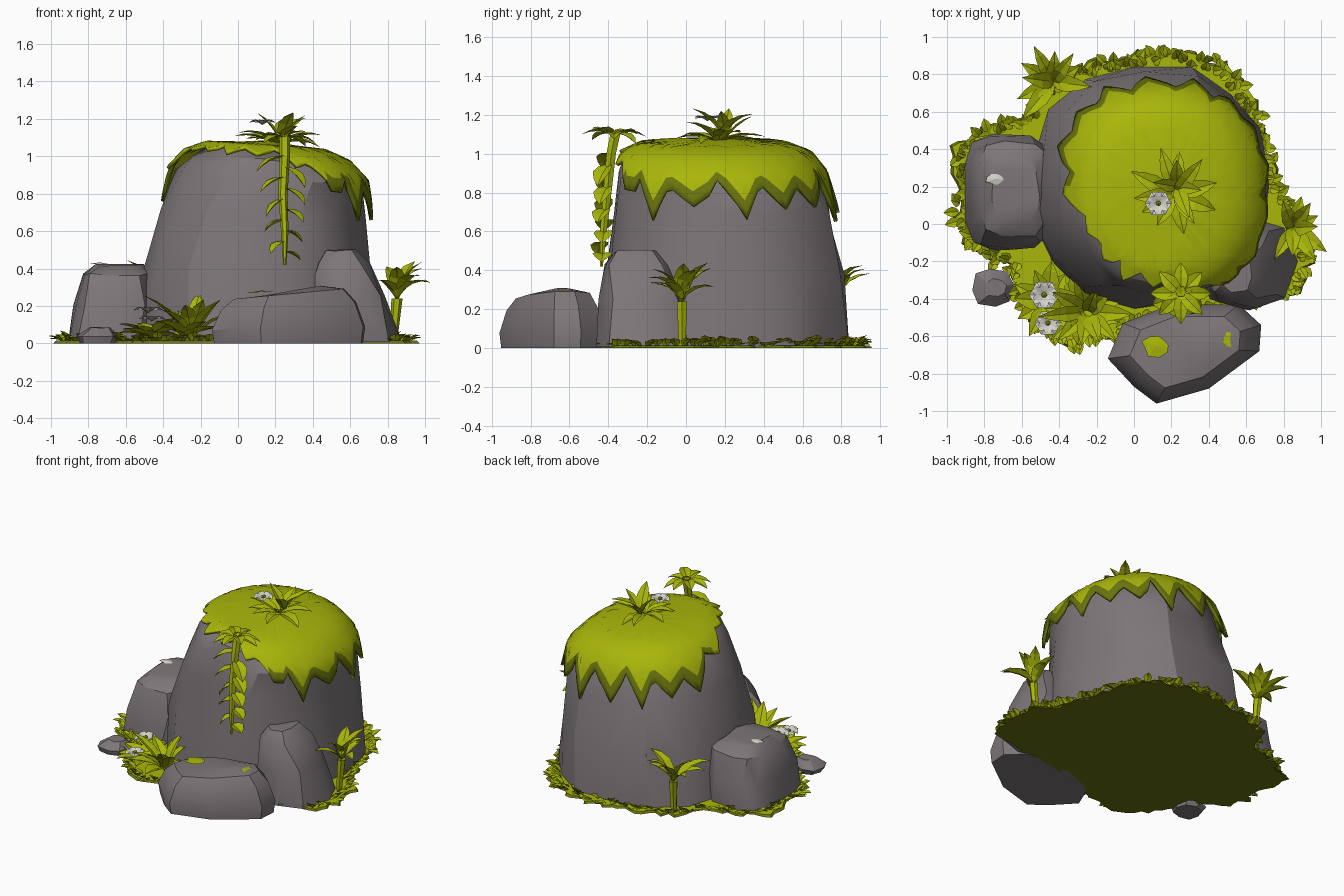
import bpy, bmesh, math, random
from mathutils import Vector

if "Cube" in bpy.data.objects:
    bpy.data.objects.remove(bpy.data.objects["Cube"])
random.seed(7)
R = random.uniform

def mat(name, c):
    m = bpy.data.materials.new(name)
    m.diffuse_color = (*c, 1)
    m.use_nodes = True
    m.node_tree.nodes["Principled BSDF"].inputs["Base Color"].default_value = m.diffuse_color
    return m

ROCK = mat("rock_grey", (0.205, 0.182, 0.19))
MOSS = mat("moss_green", (0.40, 0.47, 0.003))
DARK = mat("dark_moss", (0.14, 0.175, 0.004))
WHITE = mat("petal_white", (0.66, 0.66, 0.60))

def finish(name, bm, mats, angle=None):
    me = bpy.data.meshes.new(name)
    bm.to_mesh(me)
    bm.free()
    ob = bpy.data.objects.new(name, me)
    bpy.context.collection.objects.link(ob)
    for m in mats:
        me.materials.append(m)
    if angle:
        bpy.ops.object.select_all(action='DESELECT')
        ob.select_set(True)
        bpy.context.view_layer.objects.active = ob
        bpy.ops.object.shade_smooth_by_angle(angle=math.radians(angle))
    return ob

def oval(box, a, n=2.5, grow=0.0):
    x0, x1, y0, y1 = box
    c, s = math.cos(a), math.sin(a)
    px = math.copysign(abs(c) ** (2 / n), c) * ((x1 - x0) / 2 + grow)
    py = math.copysign(abs(s) ** (2 / n), s) * ((y1 - y0) / 2 + grow)
    return (x0 + x1) / 2 + px, (y0 + y1) / 2 + py

def tilt(x, z):
    return z - 0.07 * (x - 0.1) * max(0, min(1, (z - 0.6) / 0.3))

def loft(name, rings, angle=28):
    """Closed stack of equal-length rings, shaded as a chiselled stone."""
    bm = bmesh.new()
    vs = [[bm.verts.new(p) for p in r] for r in rings]
    n = len(vs[0])
    for lo, hi in zip(vs, vs[1:]):
        for i in range(n):
            j = (i + 1) % n
            bm.faces.new((lo[i], lo[j], hi[j], hi[i]))
    bm.faces.new(vs[0][::-1])
    bm.faces.new(vs[-1])
    bmesh.ops.triangulate(bm, faces=bm.faces[:])
    bmesh.ops.recalc_face_normals(bm, faces=bm.faces[:])
    return finish(name, bm, [ROCK], angle)

def boulder(name, levels, sides, n, rough, lean=False):
    rings = []
    for z, box in levels:
        ring = []
        for i in range(sides):
            a = math.tau * (i + 0.3 * math.sin(z * 9)) / sides
            x, y = oval(box, a, n, -R(0, rough))
            zz = z if z < 0.02 else z + R(-rough, rough * .6) * 0.5
            ring.append((x, y, tilt(x, zz) if lean else zz))
        rings.append(ring)
    return loft(name, rings)

# main rock, its levels are shared with the moss cap
LEVELS = [(1.065, (0.15, 0.16, 0.18, 0.19)), (1.05, (-.15, .45, -.22, .50)),
          (1.0, (-.27, .58, -.33, .63)), (0.90, (-.36, .68, -.39, .71)),
          (0.70, (-.44, .71, -.42, .77)), (0.40, (-.53, .72, -.44, .83)),
          (0.006, (-.57, .74, -.46, .87))]
boulder("main_rock", LEVELS[:0:-1], 15, 2.25, 0.05, True)

# side stones
boulder("left_boulder", [(.006, (-.93, -.42, -.16, .49)), (.2, (-.90, -.42, -.14, .48)),
        (.37, (-.84, -.44, -.08, .46)), (.42, (-.77, -.5, 0, .38))], 11, 3.4, 0.02)
boulder("right_boulder", [(.006, (.33, .88, -.47, .05)), (.25, (.37, .80, -.46, .0)),
        (.43, (.40, .71, -.43, -.06)), (.50, (.46, .64, -.37, -.12))], 8, 2.8, 0.02)
boulder("small_stone", [(0, (-.85, -.65, -.44, -.25)), (.04, (-.87, -.64, -.45, -.23)),
        (.085, (-.80, -.68, -.39, -.29))], 8, 2.5, 0.01)
OUT = [(-.14, -.72), (-.06, -.53), (.2, -.43), (.56, -.43), (.68, -.54),
       (.67, -.68), (.4, -.88), (.12, -.96), (0, -.87)]
loft("front_boulder", [[(.28 + (x - .28) * s, -.66 + (y + .66) * s, z * (1 + .25 * (x - .28)))
     for x, y in OUT] for z, s in ((0, .97), (.08, 1), (.2, .88), (.265, .72), (.28, .4))])

# moss cap with hanging drips
def cap_point(u, a, grow):
    k = min(int(u), len(LEVELS) - 2)
    f = u - k
    (z0, b0), (z1, b1) = LEVELS[k], LEVELS[k + 1]
    box = [p + (q - p) * f for p, q in zip(b0, b1)]
    x, y = oval(box, a, 2.25, grow * min(1, u))
    return Vector((x, y, tilt(x, z0 + (z1 - z0) * f) + 0.015))

bm = bmesh.new()
COLS = 102
FR = (0.12, 0.28, 0.42, 0.55, 0.67, 0.78, 0.88, 0.94, 1.0)
cols, low = [], []
amp = [R(0.4, 1.15) for _ in range(17)]
for i in range(COLS):
    a = math.tau * i / COLS
    gap = abs((math.degrees(a) - 238 + 180) % 360 - 180)
    w = max(0, min(1, (gap - 38) / 40))
    tri = 1 - abs((i % 6) - 3) / 1.5
    edge = 1.65 + 1.95 * w + tri * amp[i // 6] * (0.35 + 0.2 * w)
    low.append(w > 0.6)
    cols.append([bm.verts.new(cap_point(edge * f, a, 0.02)) for f in FR])
mid = bm.verts.new((0.155, 0.185, 1.085))
for i in range(COLS):
    p, q = cols[i], cols[(i + 1) % COLS]
    bm.faces.new((mid, p[0], q[0]))
    for k in range(len(FR) - 1):
        f = bm.faces.new((p[k], p[k + 1], q[k + 1], q[k]))
        f.material_index = 1 if low[i] and k >= 6 else 0
cap = finish("moss_cap", bm, [MOSS, DARK], 50)
sol = cap.modifiers.new("thickness", 'SOLIDIFY')
sol.thickness, sol.offset = 0.02, -1

# leaves: folded strips that rise and then droop
def leaf(bm, base, yaw, length, width, pitch, droop, mi=0):
    p = Vector(base)
    side = Vector((-math.sin(yaw), math.cos(yaw), 0))
    rows, n = [], 4
    for k, wd in enumerate((0.25, 0.8, 1.0, 0.65, 0.0)):
        e = pitch - droop * k / n
        d = Vector((math.cos(yaw) * math.cos(e), math.sin(yaw) * math.cos(e), math.sin(e)))
        up = side.cross(d) * -1
        h = side * wd * width / 2
        lift = up * wd * width * 0.16
        rows.append([bm.verts.new(v) for v in ((p - h + lift, p, p + h + lift) if wd else (p,))])
        p = p + d * length / n
    for r, s in zip(rows, rows[1:]):
        fs = ([(r[0], s[0], r[1]), (r[1], s[0], r[2])] if len(s) == 1 else
              [(r[0], s[0], s[1], r[1]), (r[1], s[1], s[2], r[2])])
        for f in fs:
            bm.faces.new(f).material_index = mi

def stem(bm, pts, radii):
    rings = [[bm.verts.new((p[0] + r * math.cos(k * math.tau / 6), p[1] + r * math.sin(k * math.tau / 6), p[2]))
              for k in range(6)] for p, r in zip(pts, radii)]
    for lo, hi in zip(rings, rings[1:]):
        for k in range(6):
            bm.faces.new((lo[k], lo[(k + 1) % 6], hi[(k + 1) % 6], hi[k]))

def plant(name, at, n, length, width, pitch, droop, yaw=0, spread=math.tau, foot=None):
    bm = bmesh.new()
    if foot:
        stem(bm, [foot, at], [0.02, 0.03])
    for i in range(n):
        a = yaw + spread * ((i + R(-.25, .25)) / n - 0.5)
        leaf(bm, at, a, length * R(.8, 1.15), width * R(.85, 1.15),
             R(*pitch), droop * R(.7, 1.2))
    return finish(name, bm, [MOSS])

plant("top_plant", (.22, .16, 1.06), 11, .25, .085, (.2, 1.0), .8)
plant("top_plant_heart", (.23, .20, 1.07), 4, .22, .08, (.9, 1.3), .6)
plant("right_plant", (.85, -.02, .24), 9, .24, .085, (.8, 1.4), 1.1, 0.2, 4.4, (.83, -.02, 0))
plant("back_plant", (-.43, .76, .25), 9, .26, .085, (.8, 1.4), 1.1, 2.3, 4.6, (-.42, .74, 0))
plant("front_bush", (-.25, -.47, .02), 10, .32, .085, (.8, 1.35), .7)
plant("front_low_leaves", (-.28, -.45, .03), 9, .25, .11, (.2, .6), .6)
plant("flower_leaves", (-.46, -.41, .03), 11, .20, .10, (.25, .7), .6)

# hanging vine with alternating leaves and a rosette
bm = bmesh.new()
path = [(.25, -.36, 1.12), (.25, -.385, 1.0), (.24, -.405, .8), (.25, -.425, .6), (.25, -.435, .42)]
stem(bm, path, [.03, .028, .025, .02, .008])
for i in range(10):
    z = 1.0 - i * 0.057
    s = 1 if i % 2 else -1
    leaf(bm, (.25, -.39 - (1 - z) * .07, z), -math.pi / 2 + s * R(1.0, 1.5),
         .18 - i * .009, .10, R(-.5, -.1), .7)
for i in range(8):
    leaf(bm, (.25, -.37, 1.10), i * math.tau / 8, .17, .08, R(0, .45), .8)
finish("hanging_vine", bm, [MOSS])

# flowers
def flower(name, at, r):
    bm = bmesh.new()
    for i in range(6):
        leaf(bm, at, i * math.tau / 6, r, r * 1.1, .5, 1.0)
    c = bmesh.ops.create_icosphere(bm, subdivisions=1, radius=r * .28)["verts"]
    for v in c:
        v.co = v.co * 0.7 + Vector(at) + Vector((0, 0, .012))
        for f in v.link_faces:
            f.material_index = 1
    return finish(name, bm, [WHITE, MOSS])

flower("top_flower", (.13, .11, 1.17), .075)
flower("ground_flower_back", (-.48, -.38, .165), .085)
flower("ground_flower_front", (-.46, -.53, .12), .075)

# thin patches on the stones
def patch(name, at, r, m, n=9, h=.008, slope=0.0):
    bm = bmesh.new()
    rim = []
    for i in range(n):
        a, q = math.tau * i / n, r * R(.65, 1.15)
        rim.append(bm.verts.new((at[0] + q * math.cos(a), at[1] + q * .75 * math.sin(a), at[2] + slope * q * math.cos(a))))
    c = bm.verts.new((at[0], at[1], at[2] + h))
    for i in range(n):
        bm.faces.new((c, rim[i], rim[(i + 1) % n]))
    return finish(name, bm, [m])

patch("left_moss_patch", (.12, -.65, .274), .085, MOSS, slope=.07)
patch("right_moss_patch", (.46, -.62, .296), .07, MOSS, slope=.07)
patch("pale_patch", (-.74, .24, .425), .05, WHITE)

# ground mat with a fringe of short blades
EDGE = [(-.94, .02), (-.94, .40), (-.75, .52), (-.55, .58), (-.48, .74), (-.2, .86), (.15, .92),
        (.45, .87), (.62, .68), (.70, .45), (.76, .2), (.90, .04), (.93, -.2), (.86, -.36),
        (.62, -.42), (.3, -.47), (.05, -.5), (-.12, -.60), (-.35, -.64), (-.52, -.54),
        (-.62, -.40), (-.66, -.22), (-.86, -.14)]
pts = []
for p, q in zip(EDGE, EDGE[1:] + EDGE[:1]):
    p, q = Vector(p), Vector(q)
    k = max(2, round((q - p).length / 0.045))
    pts += [p.lerp(q, i / k) for i in range(k)]
bm = bmesh.new()
lo = [bm.verts.new((p.x * s, p.y * s, 0)) for p in pts for s in (R(.98, 1.05),)]
hi = [bm.verts.new((v.co.x * .985, v.co.y * .985, .014)) for v in lo]
bm.faces.new(lo)
top = bm.faces.new(hi[::-1])
for i in range(len(lo)):
    j = (i + 1) % len(lo)
    bm.faces.new((lo[i], hi[i], hi[j], lo[j])).material_index = 1
top.material_index = 0
bm.faces.ensure_lookup_table()
bm.faces[0].material_index = 1
bmesh.ops.triangulate(bm, faces=bm.faces[:])
bmesh.ops.recalc_face_normals(bm, faces=bm.faces[:])
finish("ground_mat", bm, [MOSS, DARK])
bm = bmesh.new()
for p in pts:
    for k in range(2):
        b = p * R(.93, 1.0)
        leaf(bm, (b.x, b.y, .008), math.atan2(p.y, p.x) + R(-1, 1), R(.055, .09), .055, R(.3, 1.1), .6)
finish("grass_fringe", bm, [MOSS])
